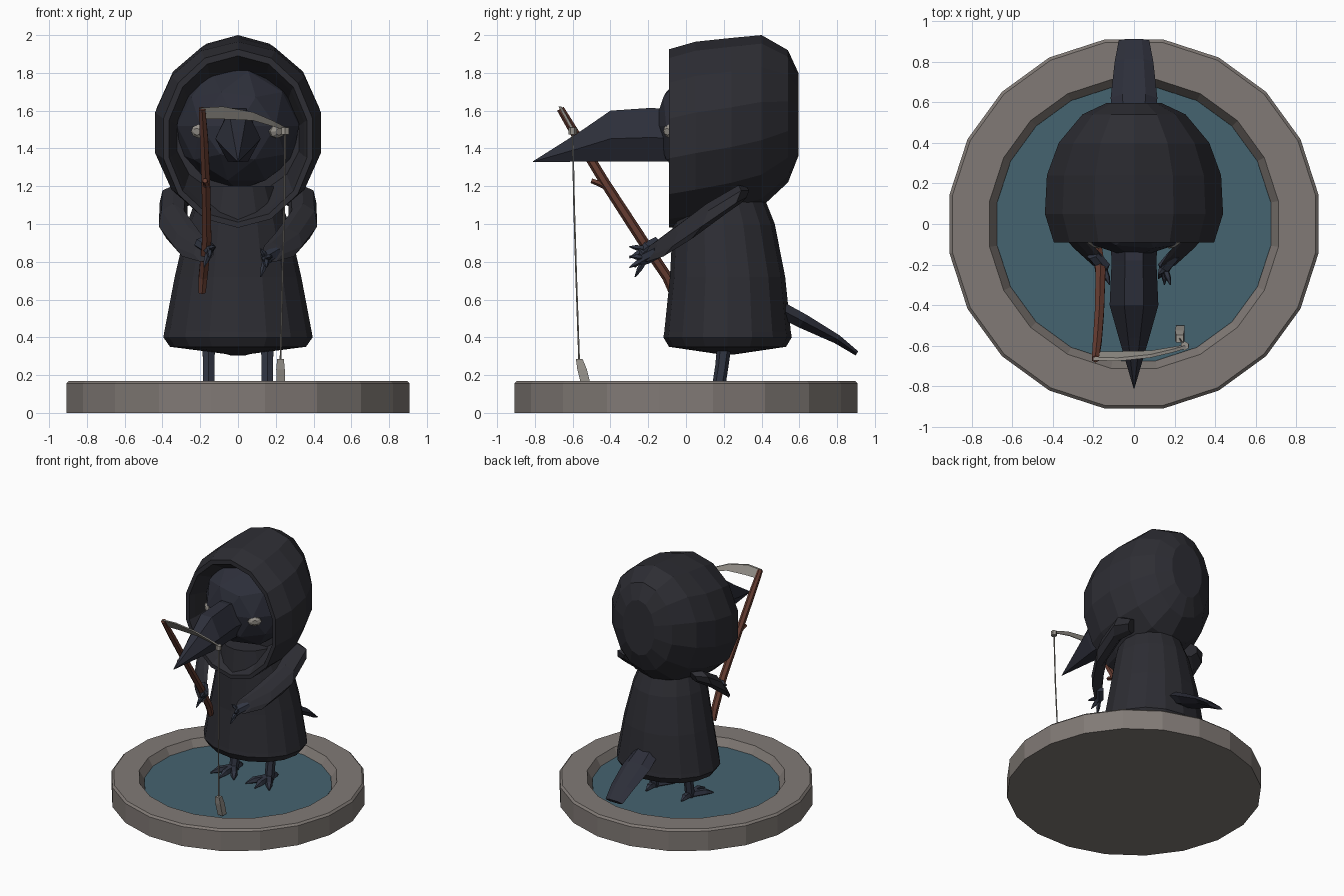
import bpy, bmesh, math
from mathutils import Vector

cube = bpy.data.objects.get("Cube")
if cube:
    bpy.data.objects.remove(cube, do_unlink=True)


def material(name, rgb):
    m = bpy.data.materials.new(name)
    m.use_nodes = True
    m.diffuse_color = (*rgb, 1)
    bsdf = next(n for n in m.node_tree.nodes if n.type == 'BSDF_PRINCIPLED')
    bsdf.inputs["Base Color"].default_value = (*rgb, 1)
    return m


STONE = material("grey stone", (.22, .195, .18))
WATER = material("pond blue", (.06, .125, .16))
CLOTH = material("black cloth", (.026, .026, .033))
FEATHER = material("dark feather", (.026, .028, .042))
WOOD = material("red brown wood", (.13, .045, .03))
STEEL = material("pale metal", (.32, .30, .27))
LEG = material("leg slate", (.03, .036, .055))
X, Y, Z = Vector((1, 0, 0)), Vector((0, 1, 0)), Vector((0, 0, 1))


def finish(name, bm, mat):
    bmesh.ops.remove_doubles(bm, verts=bm.verts, dist=.0005)
    bmesh.ops.recalc_face_normals(bm, faces=bm.faces)
    me = bpy.data.meshes.new(name)
    bm.to_mesh(me)
    bm.free()
    me.materials.append(mat)
    ob = bpy.data.objects.new(name, me)
    bpy.context.collection.objects.link(ob)
    return ob


def loft(name, sections, mat, n=8, u=X, v=Z, spin=0.0):
    """Skin of elliptical rings; each section is (centre, radius along u, radius along v)."""
    bm = bmesh.new()
    rings = []
    for c, a, b in sections:
        ring = []
        for i in range(n):
            t = math.tau * (i + spin) / n
            ring.append(bm.verts.new(Vector(c) + u * (a * math.sin(t)) + v * (b * math.cos(t))))
        rings.append(ring)
    for r, s in zip(rings, rings[1:]):
        for i in range(n):
            j = (i + 1) % n
            bm.faces.new((r[i], r[j], s[j], s[i]))
    bm.faces.new(rings[0])
    bm.faces.new(rings[-1])
    return finish(name, bm, mat)


def rod(name, points, radii, mat, n=6):
    """Straight-framed tube along a path."""
    d = (Vector(points[-1]) - Vector(points[0])).normalized()
    u = d.cross(Y if abs(d.y) < .8 else Z).normalized()
    return loft(name, [(p, r, r) for p, r in zip(points, radii)], mat, n, u, d.cross(u))


# Stone basin with a raised rim, and the water in it
loft("stone_basin", [((0, 0, z), r, r) for r, z in
     ((.92, 0), (.92, .155), (.905, .17), (.72, .17), (.68, .10))], STONE, 20, X, Y, .5)
loft("water", [((0, 0, z), .682, .682) for z in (.095, .112)], WATER, 20, X, Y, .5)

# Robe
loft("robe", [((0, y, z), a, b) for z, y, a, b in (
    (.31, .22, .05, .04), (.35, .22, .36, .31), (.40, .22, .395, .34),
    (.43, .22, .39, .335), (.72, .22, .335, .305), (1.0, .20, .27, .27),
    (1.2, .17, .2, .22))], CLOTH, 16, X, Y)

# Hood: recessed inside, rim, then the rounded outer shell
hood = [(.12, .33, 1.15, 1.75), (-.04, .36, 1.04, 1.86), (-.09, .375, 1.01, 1.89),
        (-.09, .405, .98, 1.925), (.05, .45, 1.0, 1.965), (.24, .44, 1.04, 1.985),
        (.40, .38, 1.09, 2.0), (.54, .26, 1.22, 1.92), (.595, .14, 1.36, 1.8)]
loft("hood", [((0, y, (lo + hi) / 2), w, (hi - lo) / 2) for y, w, lo, hi in hood], CLOTH, 14)

# Head
bm = bmesh.new()
bmesh.ops.create_icosphere(bm, subdivisions=2, radius=.34)
bmesh.ops.translate(bm, verts=bm.verts, vec=(0, .17, 1.52))
finish("head", bm, FEATHER)

# Beak: flat underneath, arched on top
beak = [(-.06, .12, 1.33, 1.60), (-.18, .11, 1.33, 1.615), (-.40, .12, 1.33, 1.60),
        (-.56, .075, 1.33, 1.49), (-.81, .002, 1.328, 1.332)]
bm = bmesh.new()
rings = [[bm.verts.new((w * fx, y, lo + (hi - lo) * fz)) for fx, fz in
          ((-.45, 0), (.45, 0), (1, .45), (.4, 1), (-.4, 1), (-1, .45))]
         for y, w, lo, hi in beak]
for r, s in zip(rings, rings[1:]):
    for i in range(6):
        j = (i + 1) % 6
        bm.faces.new((r[i], r[j], s[j], s[i]))
bm.faces.new(rings[0])
bm.faces.new(rings[-1])
finish("beak", bm, FEATHER)

for side, word in ((1, "left"), (-1, "right")):
    # Eye: a flattened bead lying on the head
    out = Vector((side * .21, -.26, -.03)).normalized()
    u = out.cross(Z).normalized()
    v = u.cross(out)
    c = Vector((0, .17, 1.52)) + out * .31
    loft(word + "_eye", [(c, .05, .036), (c + out * .025, .05, .036),
                         (c + out * .038, .026, .018)], STEEL, 8, u, v)

    # Sleeve, bent forward towards the middle
    arm = [((.27, .30, 1.15), .06, .05), ((.34, .24, 1.13), .085, .085),
           ((.345, .06, 1.01), .085, .11), ((.26, -.10, .90), .09, .09),
           ((.18, -.19, .85), .06, .06)]
    loft(word + "_sleeve", [((side * p[0], *p[1:]), a, b) for p, a, b in arm], CLOTH, 7,
         Vector((.9, side * .43, 0)), Vector((0, .45, .89)))

    # Hand with clawed fingers
    lift = .0 if side > 0 else .05
    palm = Vector((side * .15, -.21, .82 + lift))
    rod(word + "_hand", [palm + Vector((side * .05, .06, .03)), palm,
                         palm + Vector((0, -.03, -.02))], [.035, .035, .02], LEG)
    for k, (dx, dy, dz) in enumerate(((-.03, -.06, -.10), (.0, -.09, -.05),
                                      (.03, -.09, .01), (-.03, -.04, .05))):
        tip = palm + Vector((dx, dy, dz))
        rod(f"{word}_finger_{k}", [palm, palm.lerp(tip, .6), tip], [.016, .015, .003], LEG, 5)

    # Leg and foot
    x = side * .155
    rod(word + "_leg", [(x, .21, .42), (x, .19, .25), (x, .17, .12)], [.04, .035, .035], LEG)
    for k, ang in enumerate((-35, 0, 35, 180)):
        a = math.radians(ang)
        d = Vector((math.sin(a), -math.cos(a), 0)) * (.11 if ang == 180 else .18)
        p = Vector((x, .17, .135))
        rod(f"{word}_toe_{k}", [p, p + d * .65, p + d - Z * .015], [.03, .026, .005], LEG, 5)

# Tail
loft("tail", [((0, .42, .59), .09, .05), ((0, .62, .485), .115, .045),
              ((0, .80, .39), .095, .028), ((0, .905, .315), .075, .015)],
     FEATHER, 6, X, Vector((0, .5, .87)), .5)

# Wooden pole with a twig stub
rod("pole", [(-.19, -.07, .64), (-.185, -.1, .72), (-.165, -.235, .92),
             (-.17, -.43, 1.22), (-.18, -.57, 1.45), (-.19, -.665, 1.61)],
    [.022, .027, .028, .026, .025, .02], WOOD)
rod("pole_twig", [(-.17, -.42, 1.2), (-.17, -.46, 1.215), (-.175, -.5, 1.23)],
    [.02, .016, .014], WOOD, 5)

# Curved blade: upper and lower edges of a thin tapering plate
bm = bmesh.new()
edges = ((-.20, 1.615, 1.555), (-.08, 1.622, 1.555), (.08, 1.592, 1.548),
         (.19, 1.545, 1.515), (.27, 1.502, 1.488))
cols = [[bm.verts.new((x, -.60 - (z - 1.5) * .55 + dy, z)) for z, dy in
         ((hi, -.008), (hi, .008), (lo, .003), (lo, -.003))] for x, hi, lo in edges]
for r, s in zip(cols, cols[1:]):
    for i in range(4):
        j = (i + 1) % 4
        bm.faces.new((r[i], r[j], s[j], s[i]))
bm.faces.new(cols[0])
bm.faces.new(cols[-1])
finish("blade", bm, STEEL)

# Line and the weight hanging from it
rod("line", [(.25, -.60, 1.5), (.245, -.592, 1.1), (.235, -.58, .7), (.225, -.565, .27)],
    [.005] * 4, STEEL, 5)
rod("line_knot", [(.25, -.60, 1.475), (.25, -.60, 1.51)], [.022, .022], STEEL)
loft("line_weight", [((.225, -.565, .285), .025, .025), ((.225, -.55, .23), .032, .036),
                     ((.228, -.525, .13), .03, .036)], STEEL, 4, X, Y, .5)
